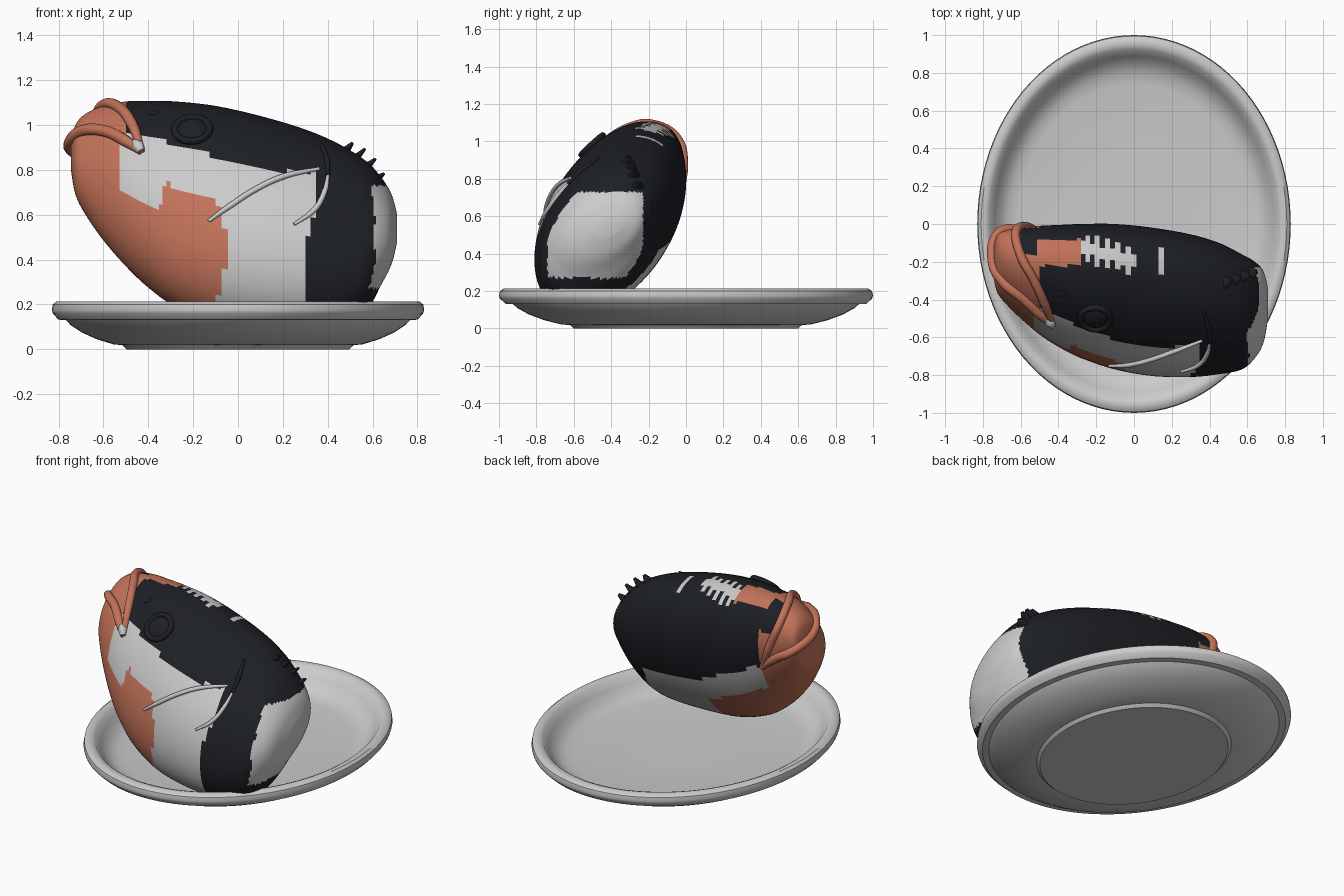
import bpy, bmesh, math
from mathutils import Vector
from mathutils.bvhtree import BVHTree

if "Cube" in bpy.data.objects:
    bpy.data.objects.remove(bpy.data.objects["Cube"])


def material(name, rgb):
    m = bpy.data.materials.new(name)
    m.diffuse_color = (*rgb, 1)
    m.use_nodes = True
    m.node_tree.nodes["Principled BSDF"].inputs["Base Color"].default_value = m.diffuse_color
    return m


WHITE = material("white", (0.8, 0.8, 0.8))
BLACK = material("black", (0.012, 0.014, 0.018))
ORANGE = material("orange", (0.55, 0.17, 0.10))


def mesh_object(name, bm, mats=()):
    bmesh.ops.recalc_face_normals(bm, faces=bm.faces[:])
    me = bpy.data.meshes.new(name)
    bm.to_mesh(me)
    bm.free()
    for m in mats:
        me.materials.append(m)
    for p in me.polygons:
        p.use_smooth = True
    ob = bpy.data.objects.new(name, me)
    bpy.context.collection.objects.link(ob)
    return ob


def loft(bm, rings):
    """Skin closed rings of points and cap both ends."""
    vr = [[bm.verts.new(p) for p in r] for r in rings]
    n = len(vr[0])
    for a, b in zip(vr, vr[1:]):
        for i in range(n):
            bm.faces.new((a[i], a[(i + 1) % n], b[(i + 1) % n], b[i]))
    bm.faces.new(vr[0])
    bm.faces.new(vr[-1])


# Oval plate, turned profile scaled to an ellipse
profile = [(0.3, 0), (0.6, 0), (0.62, 0.018), (0.67, 0.022), (0.76, 0.045), (0.84, 0.075),
           (0.9, 0.108), (0.925, 0.13), (0.965, 0.132), (0.995, 0.16), (1.0, 0.175),
           (0.995, 0.2), (0.975, 0.213), (0.95, 0.214), (0.925, 0.205), (0.89, 0.16),
           (0.85, 0.115), (0.8, 0.09), (0.74, 0.08), (0.3, 0.08)]
N = 96
bm = bmesh.new()
loft(bm, [[(0.83 * r * math.cos(2 * math.pi * i / N), r * math.sin(2 * math.pi * i / N), z)
           for i in range(N)] for r, z in profile])
plate = mesh_object("plate", bm)
bpy.context.view_layer.objects.active = plate
plate.select_set(True)
bpy.ops.object.shade_smooth_by_angle(angle=math.radians(35))

# Fish body sections: x, y range, z range
stations = [(-.745, -.27, -.13, .80, .92), (-.725, -.36, -.06, .69, 1.0), (-.68, -.42, -.035, .60, 1.05),
            (-.6, -.50, -.02, .485, 1.085), (-.5, -.585, -.01, .37, 1.105), (-.4, -.65, -.005, .275, 1.107),
            (-.28, -.71, 0, .19, 1.105), (-.1, -.77, 0, .12, 1.085), (.1, -.805, -.02, .09, 1.04),
            (.3, -.81, -.055, .08, .98), (.45, -.795, -.10, .095, .915), (.57, -.77, -.16, .17, .84),
            (.64, -.71, -.20, .29, .765), (.685, -.63, -.25, .38, .69), (.71, -.5, -.34, .48, .6)]


def spline(k, f):
    p = [stations[min(max(k + d, 0), len(stations) - 1)] for d in (-1, 0, 1, 2)]
    return [0.5 * (2 * b + (c - a) * f + (2 * a - 5 * b + 4 * c - d) * f * f
                   + (3 * b - a - 3 * c + d) * f ** 3) for a, b, c, d in zip(*p)]


def section(k, f):
    x, y0, y1, z0, z1 = spline(k, f)
    out = []
    for i in range(96):
        t = 2 * math.pi * i / 96
        out.append((x, (y0 + y1) / 2 + (y1 - y0) / 2 * math.cos(t),
                    (z0 + z1) / 2 + (z1 - z0) / 2 * math.sin(t + 0.38)))
    return out


def lerp(v, pts):
    for (a, p), (b, q) in zip(pts, pts[1:]):
        if v <= b:
            return p + (q - p) * max(0, (v - a) / (b - a))
    return pts[-1][1]


def patch(c, n):
    """Coat pattern: 0 white, 1 black, 2 orange."""
    x, y, z = c
    if n.x > 0.55 and x > 0.56 and -.74 < y < -.23 and .27 < z < .73:
        return 0
    if n.z > 0.6 and z > 0.9:                                  # blotches along the back
        if -.52 < x < -.28 and -.22 < y < -.08:
            return 2
        if -.27 < x < .02 and abs(y + .12 + .3 * (x + .27)) < (.075 if int(x * 40) % 2 else .03):
            return 0
        if .12 < x < .17 and -.26 < y < -.13:
            return 0
    if n.y > 0.1 or (n.y > -.25 and n.z < 0):                  # far flank and belly
        if x < -.6 or (x < -.5 and z < .95):
            return 2
        dark = lerp(x, [(-.5, .72), (0, .48), (.4, .42), (.5, .1)])
        if z > dark:
            return 1
        return 2 if x < -.05 and z < dark - .17 else 0
    if x < -.6 or (x < -.5 and z > .93):                       # near flank
        return 2
    if x > lerp(z, [(.2, .31), (.5, .31), (.6, .34), (.8, .34), (.85, .2)]):
        return 1
    if z > lerp(x, [(-.5, .97), (-.4, .95), (-.1, .86), (.2, .79)]):
        return 1
    edge = lerp(x, [(-.53, .72), (-.36, .61), (-.32, .74), (-.1, .66), (-.06, .55), (-.03, .45), (-.1 + .08, .2)])
    if x < -.53 or (x < lerp(z, [(.2, -.1), (.45, -.03), (.6, -.06)]) and z < edge):
        return 2
    return 0


bm = bmesh.new()
rings = [section(k, j / 7) for k in range(len(stations) - 1) for j in range(7)]
rings.append(section(len(stations) - 1, 0))
loft(bm, rings)
bmesh.ops.recalc_face_normals(bm, faces=bm.faces[:])
for f in bm.faces:
    f.material_index = patch(f.calc_center_median(), f.normal)
tree = BVHTree.FromBMesh(bm)
body = mesh_object("fish_body", bm, (WHITE, BLACK, ORANGE))


def snap(p, lift=0.0):
    co, no, *_ = tree.find_nearest(Vector(p))
    return co + no * lift, no


def front(x, z):
    co, *_ = tree.ray_cast(Vector((x, -3, z)), Vector((0, 1, 0)))
    return co if co else snap((x, -.7, z))[0]


def tube(name, pts, radius, mat, lift=0.0):
    cu = bpy.data.curves.new(name, "CURVE")
    cu.dimensions = "3D"
    cu.bevel_depth = radius
    cu.bevel_resolution = 4
    cu.use_fill_caps = True
    sp = cu.splines.new("BEZIER")
    sp.bezier_points.add(len(pts) - 1)
    for i, (bp, p) in enumerate(zip(sp.bezier_points, pts)):
        bp.co = snap(p, lift)[0]
        bp.handle_left_type = bp.handle_right_type = "AUTO"
        bp.radius = 0.6 if i in (0, len(pts) - 1) else 1
    cu.materials.append(mat)
    ob = bpy.data.objects.new(name, cu)
    bpy.context.collection.objects.link(ob)


# Lips from the near mouth corner round to the far corner
near, far = (-.44, -.57, .90), (-.51, -.03, .71)
tube("lower_lip", [near, (-.52, -.52, .96), (-.61, -.43, 1.0), (-.69, -.32, .98), (-.73, -.2, .92),
                   (-.70, -.07, .87), (-.6, -.03, .79), far], 0.026, ORANGE, 0.006)
tube("upper_lip", [near, (-.48, -.45, 1.03), (-.54, -.3, 1.10), (-.59, -.18, 1.08), (-.62, -.08, 1.0),
                   (-.58, -.02, .88), far], 0.024, ORANGE, 0.006)
tube("mouth_corner", [near, (-.455, -.55, .925), (-.475, -.53, .945)], 0.027, WHITE, 0.01)

# Paired fin rays and gill edge on the near flank
tube("fin_ray", [front(x, z) for x, z in [(-.13, .57), (-.03, .64), (.08, .71), (.2, .765), (.36, .80)]],
     0.013, WHITE, 0.008)
tube("gill_edge_lower", [front(x, z) for x, z in [(.40, .77), (.385, .7), (.34, .62), (.25, .555)]],
     0.012, WHITE, 0.006)
tube("gill_edge_upper", [front(x, z) for x, z in [(.37, .91), (.395, .84), (.40, .77)]],
     0.013, BLACK, 0.006)

# Eye rings, pupil and nostril
for name, r, thick in (("eye_rim", 0.078, 0.016), ("iris_rim", 0.045, 0.01)):
    co, no = snap((-.205, -.51, .99), 0.006)
    bpy.ops.mesh.primitive_torus_add(major_radius=r, minor_radius=thick, location=co,
                                     rotation=no.to_track_quat("Z", "Y").to_euler())
    bpy.context.object.name = name
    bpy.context.object.data.materials.append(BLACK)
    bpy.ops.object.shade_smooth()
for name, p, r in (("eyeball", (-.205, -.51, .99), .07), ("nostril", (-.38, -.38, 1.07), .02)):
    co, no = snap(p)
    bpy.ops.mesh.primitive_uv_sphere_add(radius=r, location=co, rotation=no.to_track_quat("Z", "Y").to_euler())
    bpy.context.object.scale = (1, 1, 0.35)
    bpy.context.object.name = name
    bpy.context.object.data.materials.append(BLACK)
    bpy.ops.object.shade_smooth()

# Small ragged back fin
for i, (x, z, h) in enumerate([(.5, .91, .05), (.55, .88, .07), (.6, .84, .07), (.645, .78, .05)]):
    co, no = snap((x, -.31 + .02 * i, z), 0.012)
    d = (no + Vector((0.5, 0, 0.3))).normalized()
    bpy.ops.mesh.primitive_cone_add(vertices=12, radius1=.04, radius2=.012, depth=h, location=co,
                                    rotation=d.to_track_quat("Z", "Y").to_euler())
    bpy.context.object.scale = (1, .5, 1)
    bpy.context.object.name = f"back_fin_{i + 1}"
    bpy.context.object.data.materials.append(BLACK)
